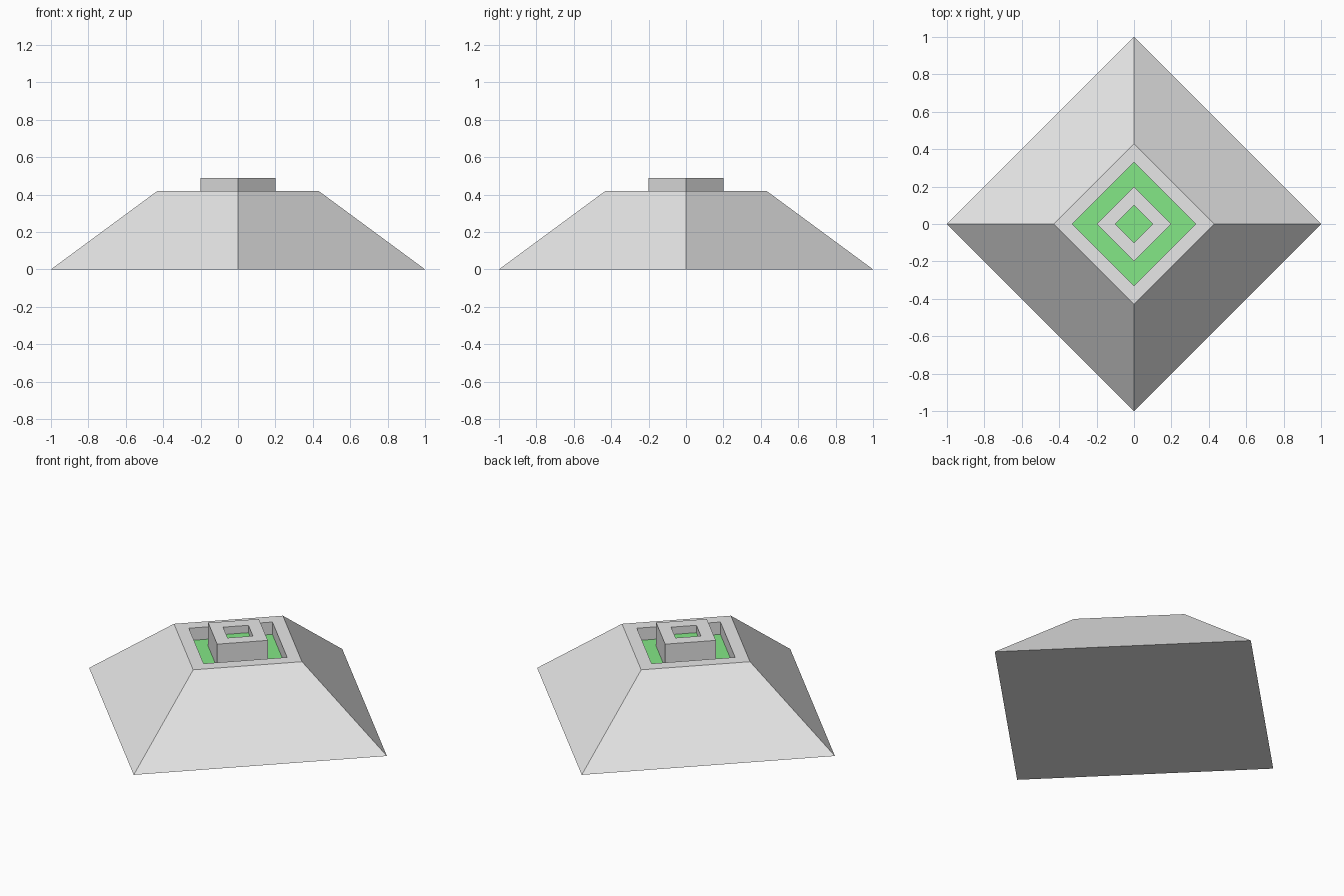
import bpy, bmesh, math

if "Cube" in bpy.data.objects:
    bpy.data.objects.remove(bpy.data.objects["Cube"])


def material(name, rgb):
    m = bpy.data.materials.new(name)
    m.diffuse_color = (*rgb, 1.0)
    m.use_nodes = True
    m.node_tree.nodes["Principled BSDF"].inputs["Base Color"].default_value = m.diffuse_color
    return m


GREY = material("light grey", (0.8, 0.8, 0.8))
GREEN = material("soft green", (0.23, 0.8, 0.24))


def square_loft(name, rings, floor_z, cap_start):
    """Loft four-cornered rings (radius, z); flat faces at floor_z are green."""
    bm = bmesh.new()
    loops = []
    for r, z in rings:
        loops.append([bm.verts.new((r * math.cos(k * math.pi / 2),
                                    r * math.sin(k * math.pi / 2), z))
                      for k in range(4)])
    for a, b in zip(loops, loops[1:]):
        for k in range(4):
            n = (k + 1) % 4
            bm.faces.new((a[k], a[n], b[n], b[k]))
    if cap_start:
        bm.faces.new(loops[0][::-1])
    bm.faces.new(loops[-1])
    bm.normal_update()
    for f in bm.faces:
        if all(abs(v.co.z - floor_z) < 1e-4 for v in f.verts):
            f.material_index = 1
    me = bpy.data.meshes.new(name)
    bm.to_mesh(me)
    bm.free()
    me.materials.append(GREY)
    me.materials.append(GREEN)
    ob = bpy.data.objects.new(name, me)
    bpy.context.collection.objects.link(ob)
    return ob


MOAT_Z, TOP_Z, WELL_Z, BLOCK_Z = 0.345, 0.42, 0.443, 0.488

# Sloped base with a sunken green floor
square_loft("sloped_base",
            [(1.0, 0.0), (0.43, TOP_Z), (0.33, TOP_Z), (0.33, MOAT_Z)],
            MOAT_Z, True)

# Raised centre block with a shallow green well, standing on the floor
square_loft("centre_block",
            [(0.2, MOAT_Z), (0.2, BLOCK_Z), (0.1, BLOCK_Z), (0.1, WELL_Z)],
            WELL_Z, False)
